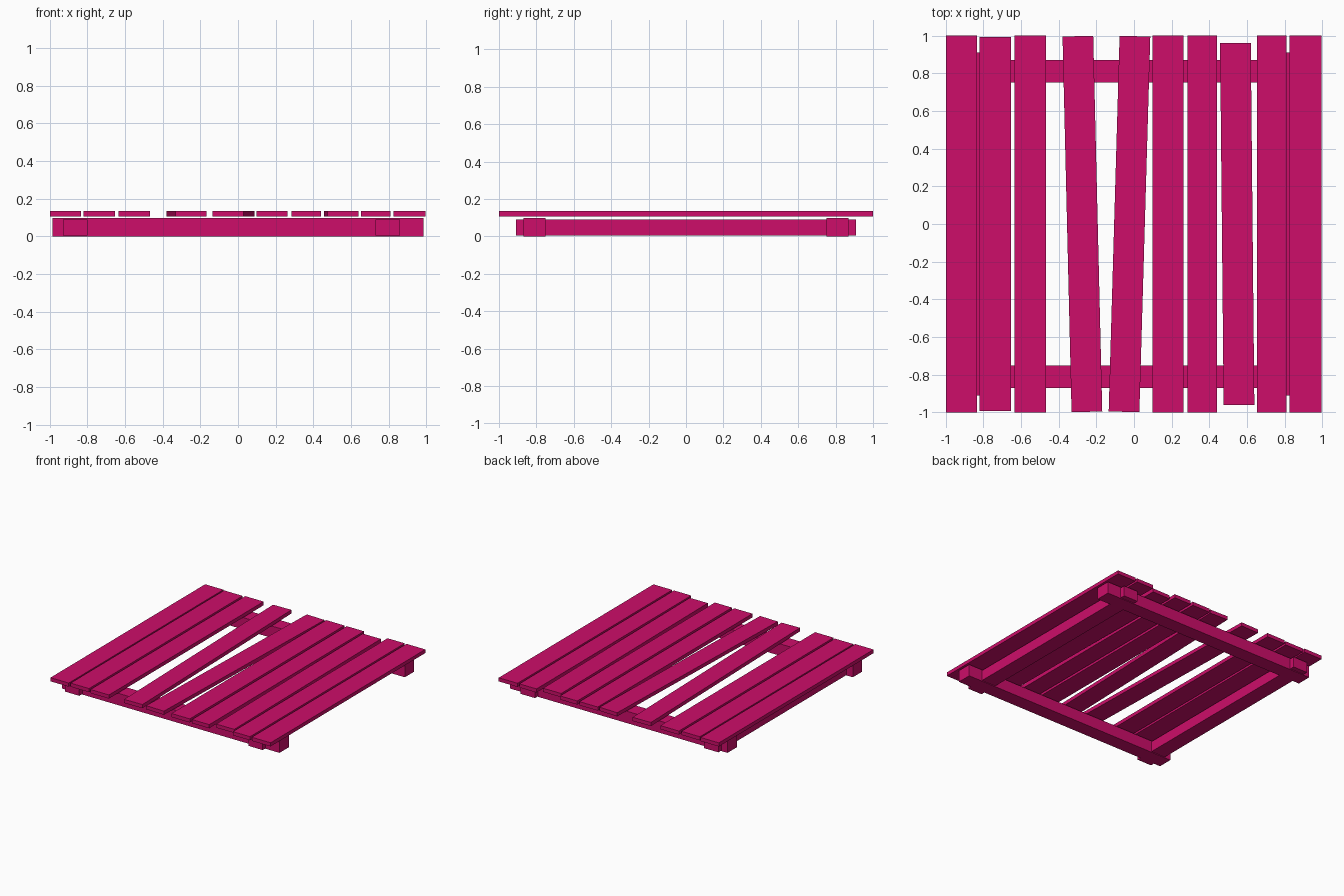
import bpy
import math

cube = bpy.data.objects.get("Cube")
if cube:
    bpy.data.objects.remove(cube, do_unlink=True)

paint = bpy.data.materials.new("magenta_paint")
paint.use_nodes = True
colour = (0.61, 0.004, 0.143, 1.0)
paint.diffuse_color = colour
paint.node_tree.nodes["Principled BSDF"].inputs["Base Color"].default_value = colour


def box(name, centre, size, turn=0.0):
    """Flat-sided board, turned about the vertical axis."""
    bpy.ops.mesh.primitive_cube_add(size=1, location=centre, rotation=(0, 0, turn))
    board = bpy.context.object
    board.name = name
    board.scale = size
    board.data.materials.append(paint)
    return board


# Cross beams under the front and back ends
for name, y in (("front_beam", -0.81), ("back_beam", 0.81)):
    box(name, (0, y, 0.0485), (1.97, 0.12, 0.097))

# Side beams, crossing through the other pair
for name, x in (("right_beam", -0.865), ("left_beam", 0.795)):
    box(name, (x, 0, 0.048), (0.13, 1.82, 0.086))

# Deck planks: centre x, width, length, sideways drift from front to back
planks = [
    (-0.915, 0.165, 2.0, 0),
    (-0.737, 0.167, 1.985, 0),
    (-0.552, 0.167, 2.0, 0),
    (-0.274, 0.163, 1.995, -0.048),
    (-0.024, 0.163, 1.995, 0.058),
    (0.181, 0.165, 2.0, 0),
    (0.362, 0.155, 2.0, 0),
    (0.548, 0.163, 1.923, -0.019),
    (0.731, 0.155, 2.0, 0),
    (0.91, 0.17, 2.0, 0),
]
for i, (x, width, length, drift) in enumerate(planks, 1):
    box(f"deck_plank_{i}", (x, 0, 0.12), (width, length, 0.03),
        -math.atan2(drift, length))
